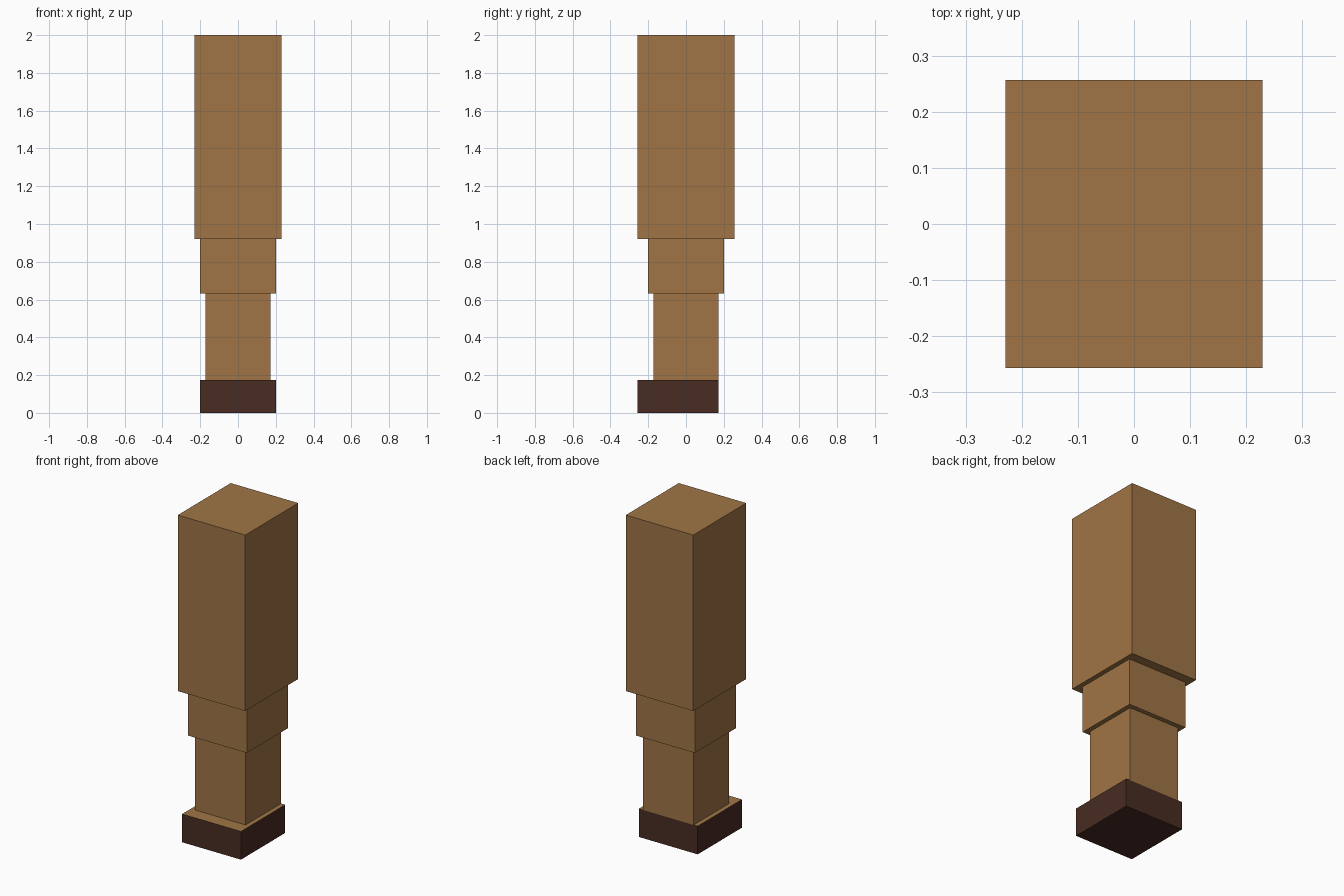
import bpy
import bmesh

if "Cube" in bpy.data.objects:
    bpy.data.objects.remove(bpy.data.objects["Cube"])


def material(name, rgb):
    m = bpy.data.materials.new(name)
    m.diffuse_color = (*rgb, 1.0)
    m.use_nodes = True
    m.node_tree.nodes["Principled BSDF"].inputs["Base Color"].default_value = m.diffuse_color
    return m


tan = material("tan", (0.351, 0.178, 0.061))
dark_brown = material("dark_brown", (0.065, 0.025, 0.016))


def box(name, x, y, z, mats):
    """Box from (min, max) ranges; a second material goes on the top face."""
    bm = bmesh.new()
    bmesh.ops.create_cube(bm, size=1.0)
    for v in bm.verts:
        v.co = [lo + (c + 0.5) * (hi - lo) for c, (lo, hi) in zip(v.co, (x, y, z))]
    bm.normal_update()
    for f in bm.faces:
        f.material_index = 1 if len(mats) > 1 and f.normal.z > 0.5 else 0
    mesh = bpy.data.meshes.new(name)
    bm.to_mesh(mesh)
    bm.free()
    for m in mats:
        mesh.materials.append(m)
    obj = bpy.data.objects.new(name, mesh)
    bpy.context.collection.objects.link(obj)
    return obj


# Dark sole block, extended to the front, with a tan upper face
box("foot", (-0.2, 0.2), (-0.257, 0.172), (0.0, 0.173), [dark_brown, tan])

# Stepped leg, each section wider than the one below
box("shin", (-0.172, 0.172), (-0.172, 0.172), (0.173, 0.633), [tan])
box("knee", (-0.2, 0.2), (-0.2, 0.2), (0.633, 0.92), [tan])
box("thigh", (-0.229, 0.229), (-0.257, 0.257), (0.92, 2.0), [tan])
